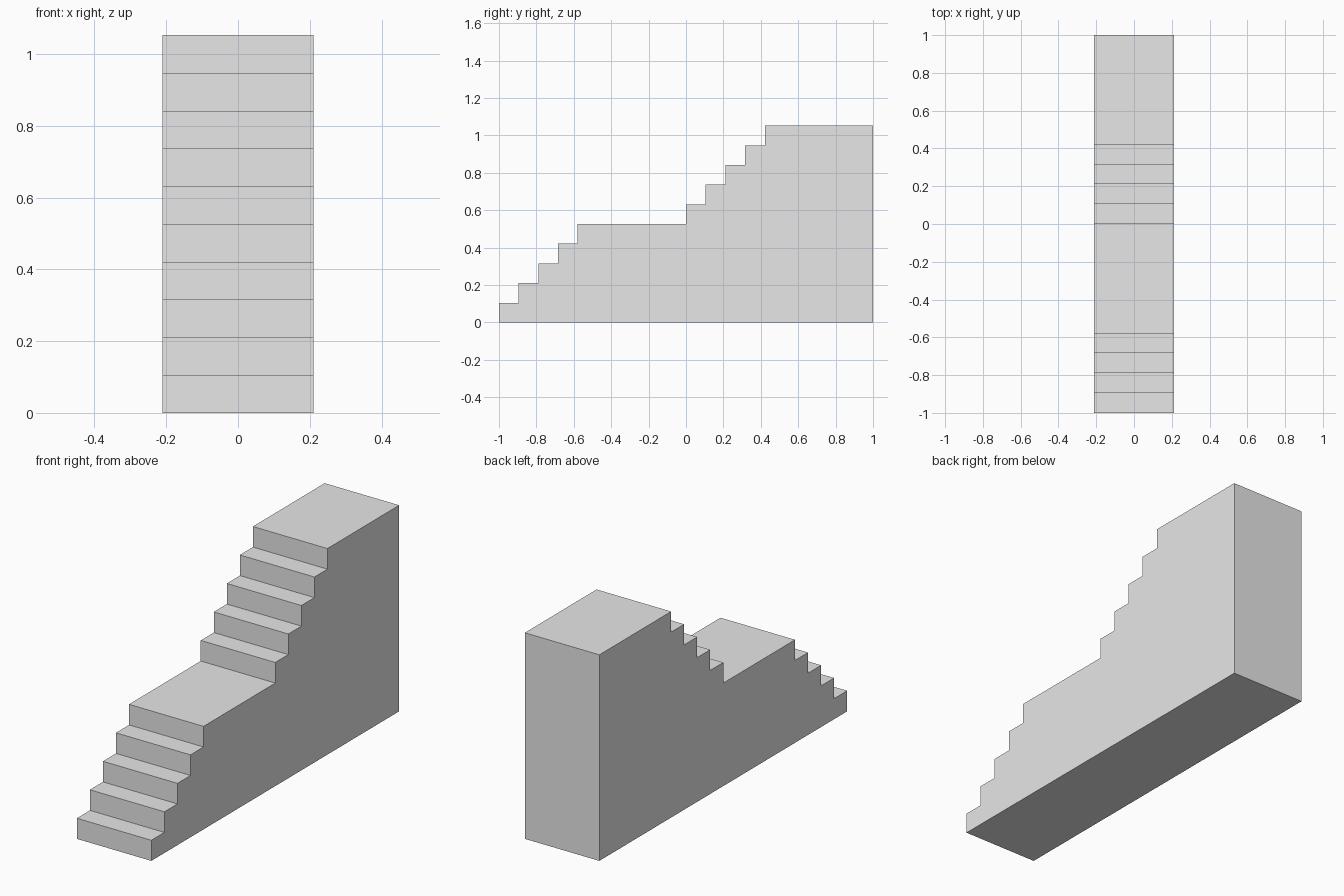
import bpy, bmesh

if "Cube" in bpy.data.objects:
    bpy.data.objects.remove(bpy.data.objects["Cube"])

UNIT = 2 / 19            # rise and tread of one step
LANDING = 5.5 * UNIT     # depth of each landing
HALF_WIDTH = 2 * UNIT

grey = bpy.data.materials.new("light_grey")
grey.diffuse_color = (0.8, 0.8, 0.8, 1)
grey.use_nodes = True
grey.node_tree.nodes["Principled BSDF"].inputs["Base Color"].default_value = grey.diffuse_color

# Side profile: two flights of five risers, each ending in a landing
profile = [(-1.0, 0.0)]
y, z = -1.0, 0.0
for flight in range(2):
    for step in range(5):
        z += UNIT
        profile.append((y, z))
        y += LANDING if step == 4 else UNIT
        profile.append((y, z))
profile.append((y, 0.0))

# Solid staircase: extrude the profile across its width
bm = bmesh.new()
side = bm.faces.new([bm.verts.new((-HALF_WIDTH, py, pz)) for py, pz in profile])
ext = bmesh.ops.extrude_face_region(bm, geom=[side], use_keep_orig=True)
moved = [g for g in ext["geom"] if isinstance(g, bmesh.types.BMVert)]
bmesh.ops.translate(bm, verts=moved, vec=(2 * HALF_WIDTH, 0, 0))
bmesh.ops.recalc_face_normals(bm, faces=bm.faces[:])

mesh = bpy.data.meshes.new("staircase")
bm.to_mesh(mesh)
bm.free()
mesh.materials.append(grey)
bpy.context.collection.objects.link(bpy.data.objects.new("staircase", mesh))
